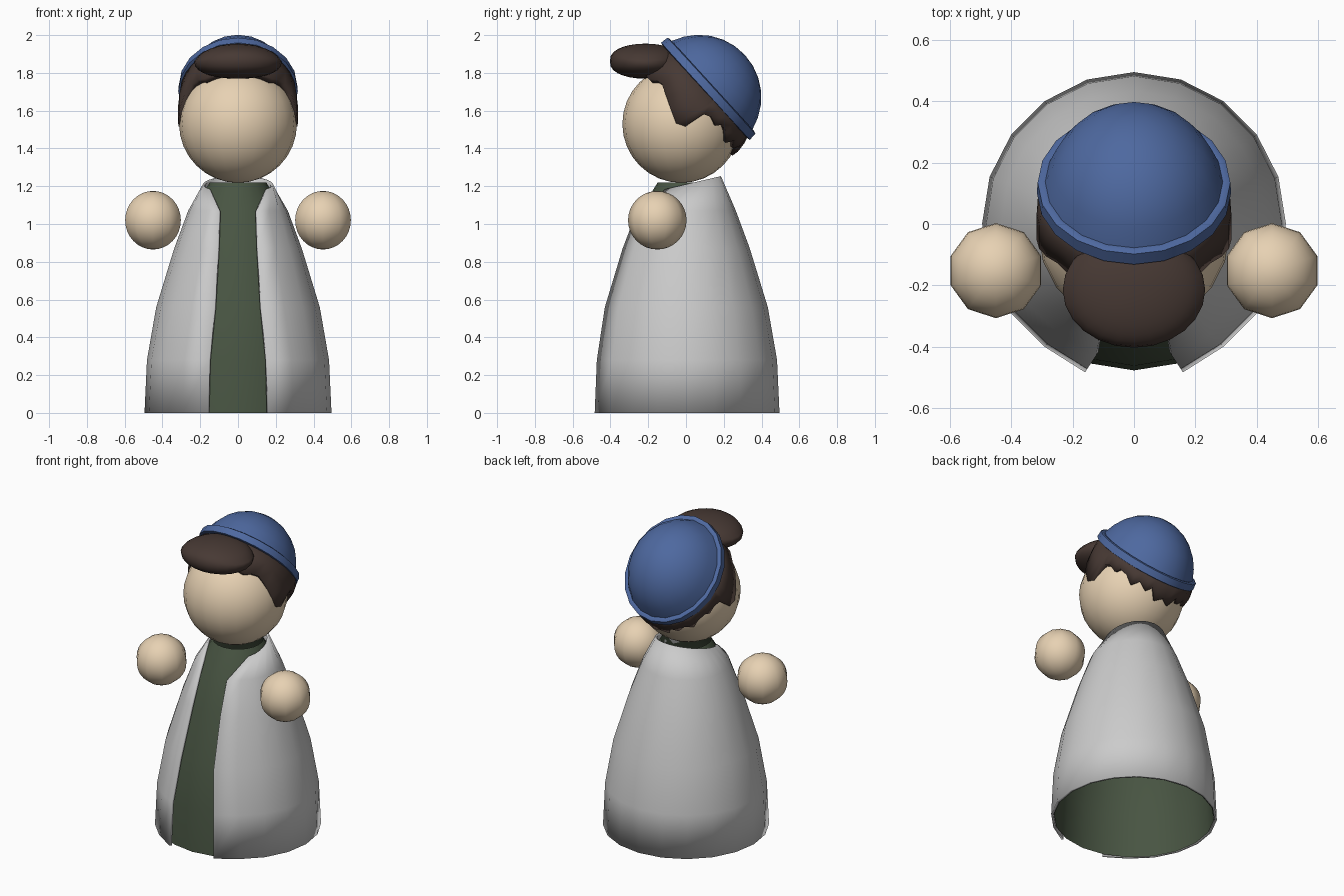
import bpy, bmesh
from math import sin, cos, asin, radians, sqrt, pi

if "Cube" in bpy.data.objects:
    bpy.data.objects.remove(bpy.data.objects["Cube"])

def material(name, rgb):
    m = bpy.data.materials.new(name)
    m.diffuse_color = (*rgb, 1)
    m.use_nodes = True
    m.node_tree.nodes["Principled BSDF"].inputs["Base Color"].default_value = m.diffuse_color
    return m

SKIN = material("skin", (.80, .64, .45))
BLUE = material("blue_cloth", (.076, .14, .35))
GREEN = material("green_cloth", (.065, .09, .055))
BROWN = material("brown_hair", (.063, .041, .034))

def finish(bm, name, mat=None, thick=0):
    me = bpy.data.meshes.new(name)
    bm.to_mesh(me)
    bm.free()
    ob = bpy.data.objects.new(name, me)
    bpy.context.collection.objects.link(ob)
    if mat:
        me.materials.append(mat)
    if thick:
        s = ob.modifiers.new("thickness", 'SOLIDIFY')
        s.thickness, s.offset = thick, -1
    bpy.ops.object.select_all(action='DESELECT')
    ob.select_set(True)
    bpy.context.view_layer.objects.active = ob
    bpy.ops.object.shade_smooth_by_angle(angle=radians(40))
    return ob

def sheet(name, rows, closed, mat=None, thick=0):
    """Skin a grid of point rows, optionally wrapping around."""
    bm = bmesh.new()
    g = [[bm.verts.new(p) for p in row] for row in rows]
    n = len(rows[0])
    for lo, hi in zip(g, g[1:]):
        for j in range(n if closed else n - 1):
            k = (j + 1) % n
            bm.faces.new((lo[j], lo[k], hi[k], hi[j]))
    bmesh.ops.remove_doubles(bm, verts=bm.verts, dist=1e-5)
    return finish(bm, name, mat, thick)

def ring(r, z, n=20, sx=1):
    return [(sx * r * sin(2 * pi * i / n), -r * cos(2 * pi * i / n), z) for i in range(n)]

def ball(name, loc, size, mat, u, v):
    bm = bmesh.new()
    bmesh.ops.create_uvsphere(bm, u_segments=u, v_segments=v, radius=1)
    ob = finish(bm, name, mat)
    ob.location, ob.scale = loc, size
    return ob

# Head and hands
ball("head", (0, -.025, 1.53), (.312,) * 3, SKIN, 20, 16)
for side, x in (("left", .45), ("right", -.45)):
    ball(side + "_hand", (x, -.152, 1.02), (.155,) * 3, SKIN, 10, 16)

# Hollow undergarment
sheet("undergarment", [ring(r, z) for z, r in
      ((0, .477), (.28, .462), (.56, .414), (.87, .318), (1.07, .242), (1.22, .15))], True, GREEN)

# Robe with an open front: height, radius, half width of the opening
rows = []
for z, r, e in ((0, .495, .155), (.28, .482, .148), (.56, .433, .12),
                (.87, .338, .102), (1.07, .264, .095), (None, .185, .15)):
    a0 = asin(e / r)
    row = []
    for i in range(19):
        a = a0 + (2 * pi - 2 * a0) * i / 18
        rr = r + (.014 if i in (0, 18) and z is not None else 0)
        y = -rr * cos(a)
        row.append((rr * sin(a), y, 1.21 + .235 * y if z is None else z))
    rows.append(row)
sheet("robe", rows, False, None, .014)

# Tilted cap: rolled band, then dome
prof = [(.30, .004), (.335, 0), (.348, .004), (.345, .047), (.332, .052), (.318, .05)]
for i in range(1, 7):
    t = radians(16 + 74 * i / 6)
    prof.append((.33 * cos(t) if i < 6 else 0, .33 * sin(t) - .042))
cap = sheet("cap", [ring(r, h, 20, .91) for r, h in prof], True, BLUE)

# Jagged hair below the cap: angle from the front, depth below the band
tips = [(0, .17), (20, .17), (35, .175), (43, .15), (52, .14), (64, .165), (77, .195),
        (90, .225), (98, .20), (101, .085), (108, .065), (117, .08), (121, .05),
        (131, .06), (140, .10), (147, .055), (157, .09), (163, .05), (171, .12), (180, .085)]
tips += [(360 - a, d) for a, d in tips[-2:0:-1]]
rows = []
for f in (1, .5, 0):
    row = []
    for a, d in tips:
        a, r = radians(a), .318 + .014 * min(1, 2 * f)
        row.append((.955 * r * sin(a), -r * cos(a) + .02 * f, .03 - (d + .03) * f))
    rows.append(row)
hair = sheet("hair", rows, True, BROWN, .045)
for ob in (cap, hair):
    ob.location, ob.rotation_euler = (0, .10, 1.70), (radians(-47.6), 0, 0)

# Rounded quiff over the forehead, squared off a little from the side
quiff = ball("quiff", (0, -.215, 1.862), (.232, .188, .093), BROWN, 24, 14)
for v in quiff.data.vertices:
    c = v.co
    c.z = (1 if c.z > 0 else -1) * abs(c.z) ** .8
    c.z -= .25 * c.x * c.x * (c.z > 0)
